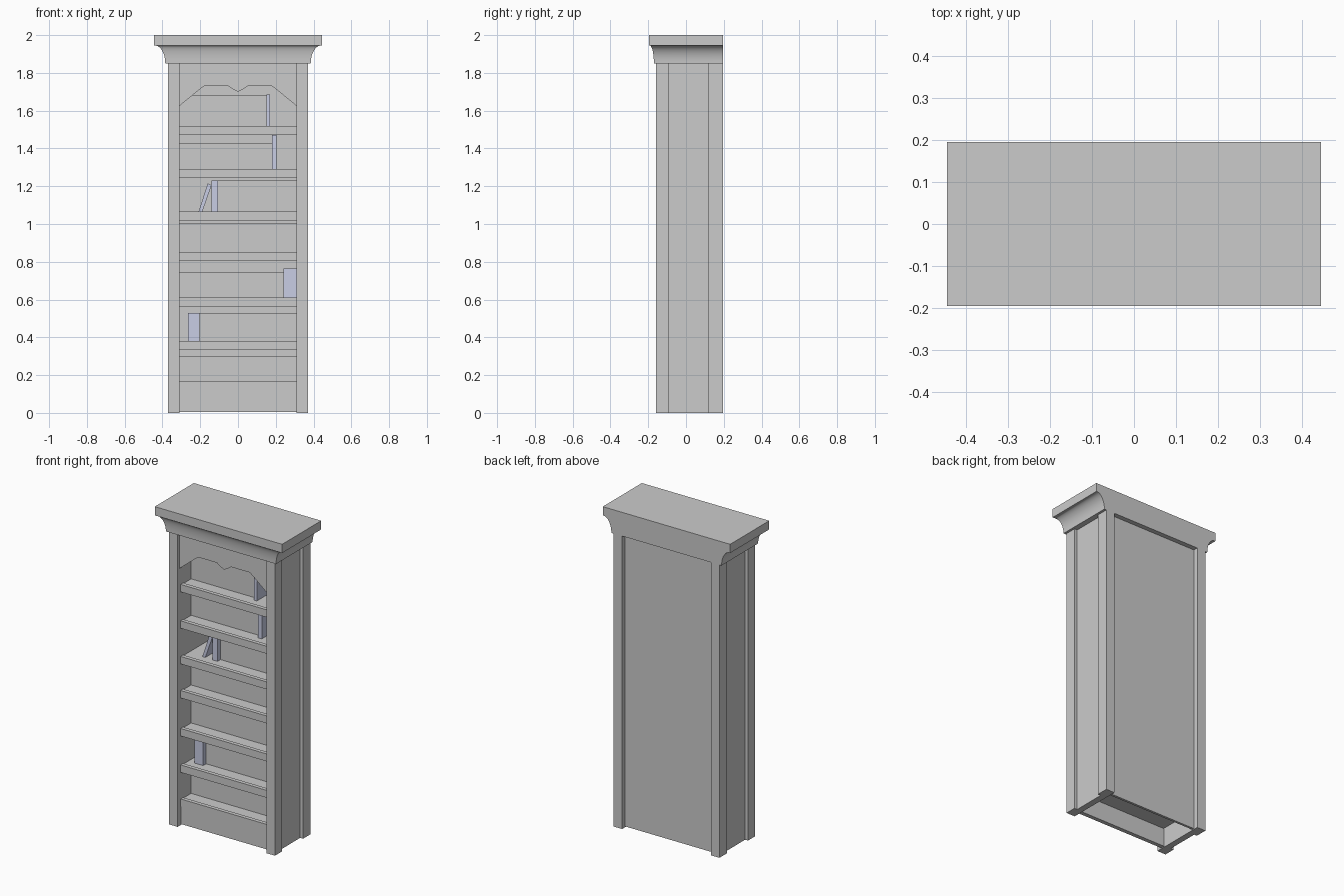
import bpy, bmesh, math
from mathutils import Matrix

cube = bpy.data.objects.get("Cube")
if cube:
    bpy.data.objects.remove(cube, do_unlink=True)


def material(name, color):
    m = bpy.data.materials.new(name)
    m.use_nodes = True
    m.diffuse_color = color
    m.node_tree.nodes["Principled BSDF"].inputs["Base Color"].default_value = color
    return m


GREY = material("plain_grey", (0.6, 0.6, 0.6, 1))
BLUE = material("pale_blue_grey", (0.58, 0.61, 0.78, 1))


def finish(name, bm, mat):
    bmesh.ops.recalc_face_normals(bm, faces=bm.faces)
    mesh = bpy.data.meshes.new(name)
    bm.to_mesh(mesh)
    bm.free()
    mesh.materials.append(mat)
    ob = bpy.data.objects.new(name, mesh)
    bpy.context.collection.objects.link(ob)
    return ob


def box(name, x, y, z, mat=GREY):
    """Box from (low, high) pairs on each axis."""
    bm = bmesh.new()
    bmesh.ops.create_cube(bm, size=1)
    for v in bm.verts:
        v.co = [lo + (c + 0.5) * (hi - lo) for c, (lo, hi) in zip(v.co, (x, y, z))]
    return finish(name, bm, mat)


def plate(name, outline, y0, y1, mat=GREY):
    """Front-facing outline (x, z) given thickness along y."""
    bm = bmesh.new()
    face = bm.faces.new([bm.verts.new((x, y0, z)) for x, z in outline])
    ext = bmesh.ops.extrude_face_region(bm, geom=[face])
    moved = [g for g in ext["geom"] if isinstance(g, bmesh.types.BMVert)]
    bmesh.ops.translate(bm, verts=moved, vec=(0, y1 - y0, 0))
    return finish(name, bm, mat)


HALF, INNER = 0.37, 0.31        # outer and inner half widths
FRONT, BACK = -0.16, 0.195      # post front, cabinet back
LIP, PANEL = -0.13, 0.165       # shelf front, back panel face
CROWN = 1.85

# Corner posts and recessed side panels
for side, s in (("left", 1), ("right", -1)):
    span = sorted((s * INNER, s * HALF))
    box("front_post_" + side, span, (FRONT, -0.09), (0, CROWN))
    box("back_post_" + side, span, (0.12, BACK), (0, CROWN))
    box("side_panel_" + side, sorted((s * INNER, s * 0.35)), (-0.09, 0.12), (0, CROWN))

# Back panel and front base board
box("back_panel", (-INNER, INNER), (PANEL - 0.015, PANEL), (0.005, CROWN))
box("base_board", (-INNER, INNER), (LIP + 0.004, LIP + 0.03), (0.005, 0.12))

# Shelves with a slightly raised front edge
SHELVES = (0.165, 0.38, 0.61, 0.85, 1.065, 1.29, 1.52)
for i, top in enumerate(SHELVES):
    box(f"shelf_{i + 1}", (-INNER, INNER), (LIP + 0.025, PANEL - 0.015), (top - 0.04, top - 0.005))
    box(f"shelf_edge_{i + 1}", (-INNER, INNER), (LIP, LIP + 0.025), (top - 0.047, top))

# Shaped apron below the crown
half = [(0, 1.70), (0.025, 1.712), (0.05, 1.73), (0.18, 1.73), (0.20, 1.715), (INNER, 1.625)]
lower = [(-x, z) for x, z in reversed(half[1:])] + half
plate("apron", lower + [(INNER, CROWN), (-INNER, CROWN)], LIP - 0.01, LIP + 0.02)

# Crown: cove rings that flare on three sides, flat at the back
bm = bmesh.new()
STEPS = 10
levels = []
for i in range(STEPS + 1):
    a = math.pi / 2 * i / STEPS
    out = 1 - math.cos(a)
    levels.append((0.385 + 0.055 * out, 0.17 + 0.022 * out, CROWN + 0.095 * math.sin(a)))
rings = [[bm.verts.new(p) for p in ((-x, -y, z), (x, -y, z), (x, BACK, z), (-x, BACK, z))]
         for x, y, z in levels]
for a, b in zip(rings, rings[1:]):
    for k in range(4):
        n = (k + 1) % 4
        bm.faces.new((a[k], a[n], b[n], b[k]))
bm.faces.new(rings[0])
bm.faces.new(rings[-1])
cove = finish("crown_cove", bm, GREY)
bpy.ops.object.select_all(action="DESELECT")
cove.select_set(True)
bpy.context.view_layer.objects.active = cove
bpy.ops.object.shade_smooth_by_angle(angle=math.radians(30))
box("crown_slab", (-0.445, 0.445), (-BACK, BACK), (1.945, 2))

# Rows of books as solid blocks: shelf index, x range, top
ROWS = ((0, -INNER, INNER, 0.30), (1, -0.205, INNER, 0.53), (2, -INNER, 0.24, 0.745),
        (3, -INNER, INNER, 1.005), (4, -0.105, INNER, 1.23), (5, -INNER, 0.18, 1.43),
        (6, -INNER, 0.15, 1.68))
for s, x0, x1, top in ROWS:
    box(f"book_row_{s + 1}", (x0, x1), (-0.025, 0.14), (SHELVES[s] - 0.005, top))

# Single books at the row ends
BOOKS = ((1, -0.265, -0.205, 0.53), (2, 0.24, INNER, 0.765), (4, -0.14, -0.105, 1.23),
         (5, 0.18, 0.205, 1.47), (6, 0.15, 0.17, 1.685))
for s, x0, x1, top in BOOKS:
    box(f"end_book_{s + 1}", (x0, x1), (-0.055, 0.13), (SHELVES[s] - 0.005, top), BLUE)

# Leaning book
z = SHELVES[4] - 0.003
plate("leaning_book", [(-0.21, z), (-0.19, z), (-0.14, 1.205), (-0.16, 1.215)], -0.055, 0.13, BLUE)
